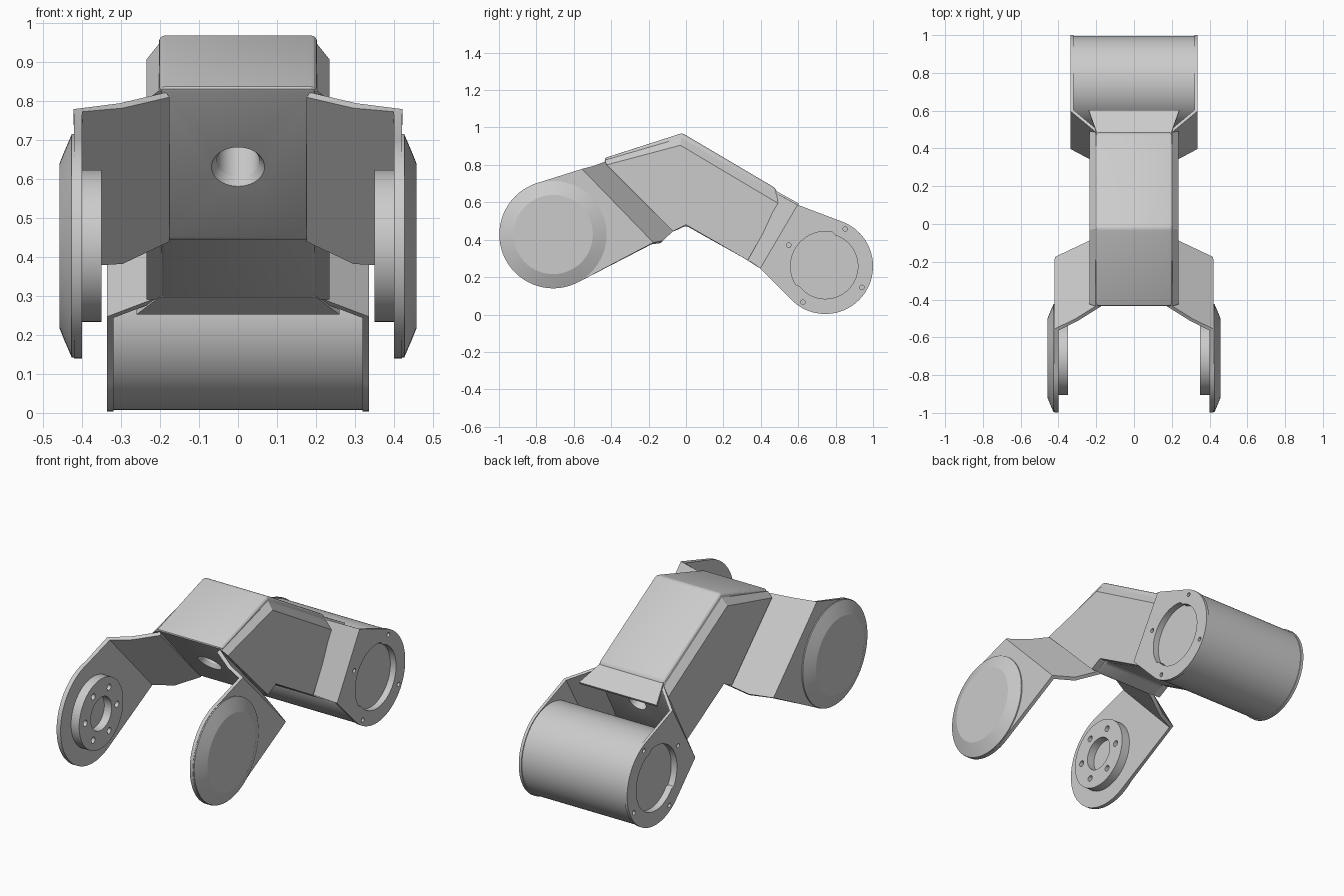
import bpy, bmesh
from math import pi, sin, cos, acos, atan2, hypot, radians
from mathutils import Vector

if "Cube" in bpy.data.objects:
    bpy.data.objects.remove(bpy.data.objects["Cube"], do_unlink=True)

GREY = (0.6, 0.6, 0.6, 1)
metal = bpy.data.materials.new("light grey metal")
metal.use_nodes = True
metal.diffuse_color = GREY
metal.node_tree.nodes["Principled BSDF"].inputs["Base Color"].default_value = GREY


def finish(bm, name):
    bmesh.ops.remove_doubles(bm, verts=bm.verts, dist=0.0001)
    bmesh.ops.recalc_face_normals(bm, faces=bm.faces)
    mesh = bpy.data.meshes.new(name)
    bm.to_mesh(mesh)
    bm.free()
    mesh.materials.append(metal)
    ob = bpy.data.objects.new(name, mesh)
    bpy.context.collection.objects.link(ob)
    return ob


def loft(name, *solids):
    """Each solid is a list of rings of points, capped at both ends."""
    bm = bmesh.new()
    for rings in solids:
        loops = [[bm.verts.new(p) for p in ring] for ring in rings]
        for a, b in zip(loops, loops[1:]):
            for i in range(len(a)):
                j = (i + 1) % len(a)
                bm.faces.new((a[i], a[j], b[j], b[i]))
        bm.faces.new(loops[0])
        bm.faces.new(loops[-1])
    return finish(bm, name)


def sheet(name, thickness, *faces):
    """Folded sheet metal from touching flat outlines."""
    bm = bmesh.new()
    for pts in faces:
        bm.faces.new([bm.verts.new(p) for p in pts])
    ob = finish(bm, name)
    mod = ob.modifiers.new("thickness", "SOLIDIFY")
    mod.thickness, mod.offset, mod.use_even_offset = thickness, 0, True
    return ob


def at_x(x, pts):
    return [(x, y, z) for y, z in pts]


def ring(x, c, r, n=64):
    return at_x(x, [(c[0] + r * cos(2 * pi * i / n), c[1] + r * sin(2 * pi * i / n)) for i in range(n)])


def drill(c, axis, stations, n=40):
    """Tapered round cutter along a direction lying in the side plane."""
    u, v = Vector((1, 0, 0)), Vector((0, -axis[1], axis[0])).normalized()
    w = Vector((0, *axis)).normalized()
    o = Vector((0, *c))
    return [[o + w * d + (u * cos(2 * pi * i / n) + v * sin(2 * pi * i / n)) * r for i in range(n)]
            for d, r in stations]


def ear(c, r, p0, p1, s, n=48):
    """Outline from p0, tangent round the circle, back to p1."""
    def tangent(p, sign):
        dy, dz = p[0] - c[0], p[1] - c[1]
        return atan2(dz, dy) + sign * acos(r / hypot(dy, dz))
    a0, a1 = tangent(p0, s), tangent(p1, -s)
    sweep = s * ((s * (a1 - a0)) % (2 * pi))
    arc = [(c[0] + r * cos(a0 + sweep * i / n), c[1] + r * sin(a0 + sweep * i / n)) for i in range(n + 1)]
    return [p0] + arc + [p1]


def cut(ob, cutter):
    mod = ob.modifiers.new("cut", "BOOLEAN")
    mod.object, mod.solver = cutter, "EXACT"


def mirror(*obs):
    for ob in obs:
        ob.modifiers.new("mirror", "MIRROR")


FORK, REAR = (-0.71, 0.428), (0.745, 0.258)
parts, cutters = [], []

# Bent central body with a round opening in each end
outline = [(-0.44, 0.835), (-0.02, 0.97), (0.48, 0.675), (0.5, 0.61),
           (0.33, 0.29), (0, 0.475), (-0.075, 0.44)]
body = loft("body", [at_x(-0.203, outline), at_x(0.203, outline)])
bevel = body.modifiers.new("rounded edges", "BEVEL")
bevel.width, bevel.segments = 0.016, 3
openings = loft("opening_cutter",
                drill((-0.25, 0.632), (1, 0.94), [(-0.03, 0.085), (0.02, 0.055), (0.14, 0.05)]),
                drill((0.43, 0.475), (-0.88, 0.47), [(-0.04, 0.05), (0.12, 0.05)]))
cut(body, openings)

# Raised side panels with a chamfered upper rim
panel_out = [(-0.425, 0.8), (-0.03, 0.905), (0.5, 0.59), (0.33, 0.29), (0, 0.48), (-0.07, 0.445)]
panel_in = [(-0.435, 0.825), (-0.025, 0.945), (0.5, 0.635)] + panel_out[3:]
panel = loft("side_panels", [at_x(0.195, panel_in), at_x(0.203, panel_in), at_x(0.235, panel_out)])

# Front fork: flared web and rounded ears
top, low = (-0.56, 0.775), (-0.18, 0.38)
flare = [(0.18, -0.43, 0.815), (0.30, -0.505, 0.787), (0.41, *top),
         (0.41, *low), (0.30, -0.13, 0.388), (0.18, -0.07, 0.445)]
fork = sheet("front_fork", 0.02, flare, at_x(0.41, ear(FORK, 0.288, top, low, 1)))

# Outer caps and inner bearing hubs on the fork
caps = loft("fork_caps", [ring(0.415, FORK, 0.286), ring(0.426, FORK, 0.286),
                          ring(0.445, FORK, 0.242), ring(0.457, FORK, 0.212)])
hubs = loft("bearing_hubs", [ring(0.35, FORK, 0.195), ring(0.405, FORK, 0.195)])
bolts = [(FORK[0] + 0.14 * cos(k * pi / 3), FORK[1] + 0.14 * sin(k * pi / 3)) for k in range(6)]
hub_holes = loft("hub_cutter", [ring(0.33, FORK, 0.092), ring(0.395, FORK, 0.092)],
                 *[[ring(0.33, b, 0.017, 16), ring(0.38, b, 0.017, 16)] for b in bolts])
cut(hubs, hub_holes)

# Rear bracket: flared cheeks around the drum
top, low = (0.6, 0.585), (0.4, 0.245)
cheek = sheet("rear_cheeks", 0.016,
              [(0.195, 0.49, 0.645), (0.3275, *top), (0.3275, *low), (0.195, 0.33, 0.295)],
              at_x(0.3275, ear(REAR, 0.255, top, low, -1)))
lips = sheet("bracket_lips", 0.014,
             [(-0.19, 0.46, 0.665), (0.19, 0.46, 0.665), (0.24, 0.6, 0.587), (-0.24, 0.6, 0.587)],
             [(-0.2, 0.32, 0.303), (0.2, 0.32, 0.303), (0.26, 0.39, 0.258), (-0.26, 0.39, 0.258)])
drum = loft("drum", [ring(-0.322, REAR, 0.25, 96), ring(0.322, REAR, 0.25, 96)])

# Stepped round recess and screw holes in both drum ends
socket = []
for i in range(72):
    a = 2 * pi * (i + 0.5) / 72
    r = 0.186 if radians(75) < a < radians(215) else 0.174
    socket.append((REAR[0] + r * cos(a), REAR[1] + r * sin(a)))
screws = [(REAR[0] + 0.226 * cos(radians(a)), REAR[1] + 0.226 * sin(radians(a))) for a in (62, 150, 238, 330)]
holes = [loft("drum_cutter", [at_x(s * 0.3, socket), at_x(s * 0.36, socket)],
              *[[ring(s * 0.3, c, 0.012, 16), ring(s * 0.36, c, 0.012, 16)] for c in screws])
         for s in (1, -1)]
cut(cheek, holes[0])
for h in holes:
    cut(drum, h)

mirror(panel, fork, caps, hubs, cheek)
parts = [body, panel, fork, caps, hubs, cheek, lips, drum]
cutters = [openings, hub_holes] + holes

# Bake the modifiers, drop the cutters and shade
for ob in parts:
    bpy.ops.object.select_all(action="DESELECT")
    ob.select_set(True)
    bpy.context.view_layer.objects.active = ob
    for mod in list(ob.modifiers):
        bpy.ops.object.modifier_apply(modifier=mod.name)
    bpy.ops.object.shade_smooth_by_angle(angle=radians(20))
for ob in cutters:
    bpy.data.objects.remove(ob, do_unlink=True)
